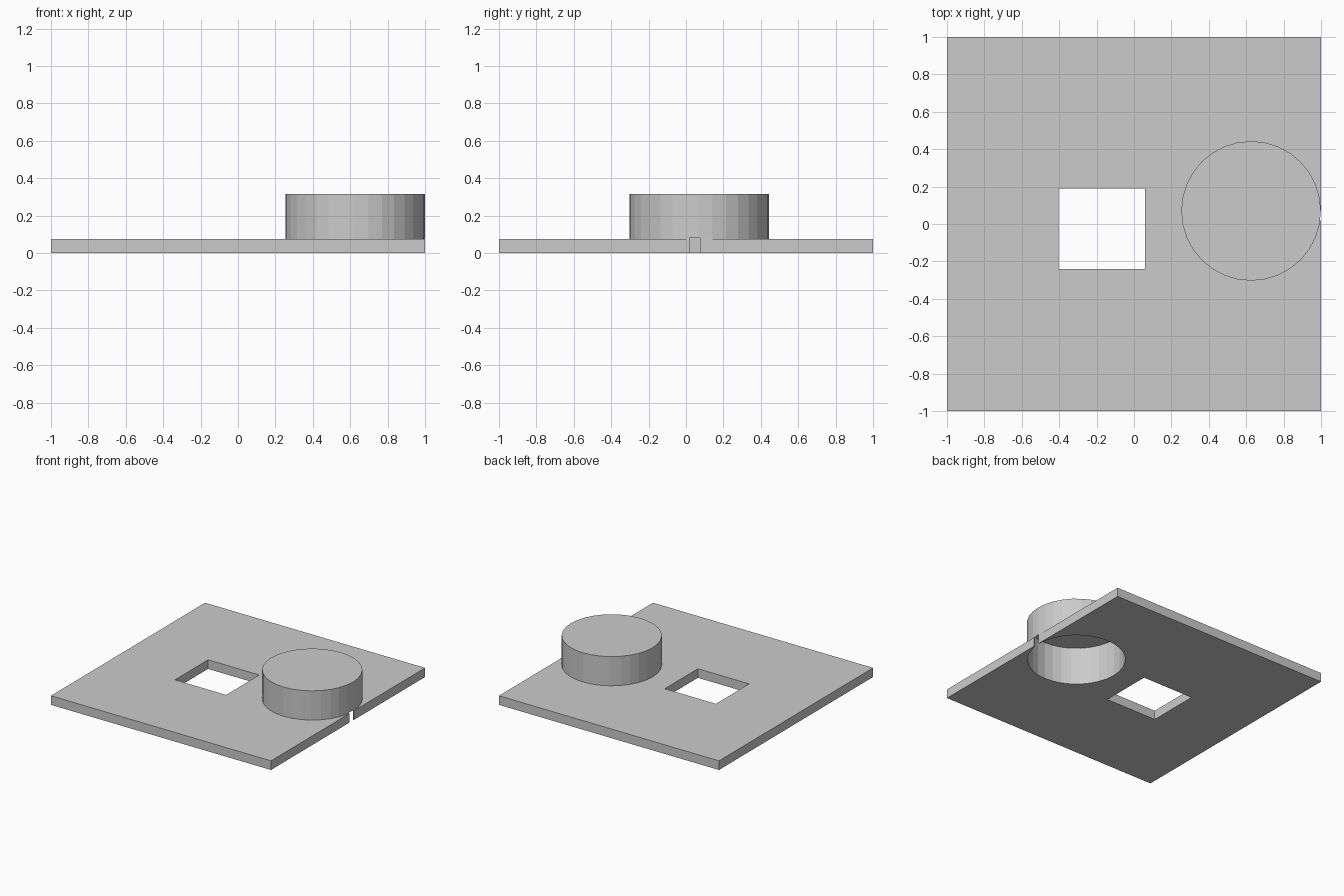
import bpy

default = bpy.data.objects.get("Cube")
if default:
    bpy.data.objects.remove(default, do_unlink=True)

PLATE_TOP, CUP_TOP = 0.075, 0.315
CX, CY, RADIUS, WALL = 0.626, 0.07, 0.373, 0.004

grey = bpy.data.materials.new("plain grey")
grey.use_nodes = True
colour = (0.6, 0.6, 0.6, 1)
grey.diffuse_color = colour
grey.node_tree.nodes["Principled BSDF"].inputs["Base Color"].default_value = colour


def box(name, x, y, z):
    """Box from (min, max) pairs."""
    bpy.ops.mesh.primitive_cube_add(size=1, location=[sum(p) / 2 for p in (x, y, z)])
    ob = bpy.context.object
    ob.name = name
    ob.scale = [p[1] - p[0] for p in (x, y, z)]
    bpy.ops.object.transform_apply(location=True, rotation=True, scale=True)
    ob.data.materials.append(grey)
    return ob


def disc(name, radius, z0, z1):
    """Upright cylinder at the cup's centre."""
    bpy.ops.mesh.primitive_cylinder_add(vertices=32, radius=radius, depth=z1 - z0,
                                        location=(CX, CY, (z0 + z1) / 2))
    ob = bpy.context.object
    ob.name = name
    bpy.ops.object.transform_apply(location=True, rotation=True, scale=True)
    ob.data.materials.append(grey)
    return ob


def combine(target, tool, operation):
    mod = target.modifiers.new(tool.name, "BOOLEAN")
    mod.operation, mod.solver, mod.object = operation, "EXACT", tool
    bpy.context.view_layer.objects.active = target
    bpy.ops.object.modifier_apply(modifier=mod.name)
    bpy.data.objects.remove(tool, do_unlink=True)


# Square plate with a rectangular window
plate = box("base_plate", (-1, 1), (-1, 1), (0, PLATE_TOP))
combine(plate, box("window_cutter", (-0.405, 0.06), (-0.24, 0.19), (-0.1, 0.2)), "DIFFERENCE")

# Thin-walled round cup, open underneath
combine(plate, disc("cup", RADIUS, 0.01, CUP_TOP), "UNION")
combine(plate, disc("hollow_cutter", RADIUS - WALL, -0.1, CUP_TOP - WALL), "DIFFERENCE")

# Small notch through the side edge into the cup
combine(plate, box("notch_cutter", (0.94, 1.1), (0.02, 0.075), (-0.1, 0.08)), "DIFFERENCE")
plate.name = "plate_with_cup"
